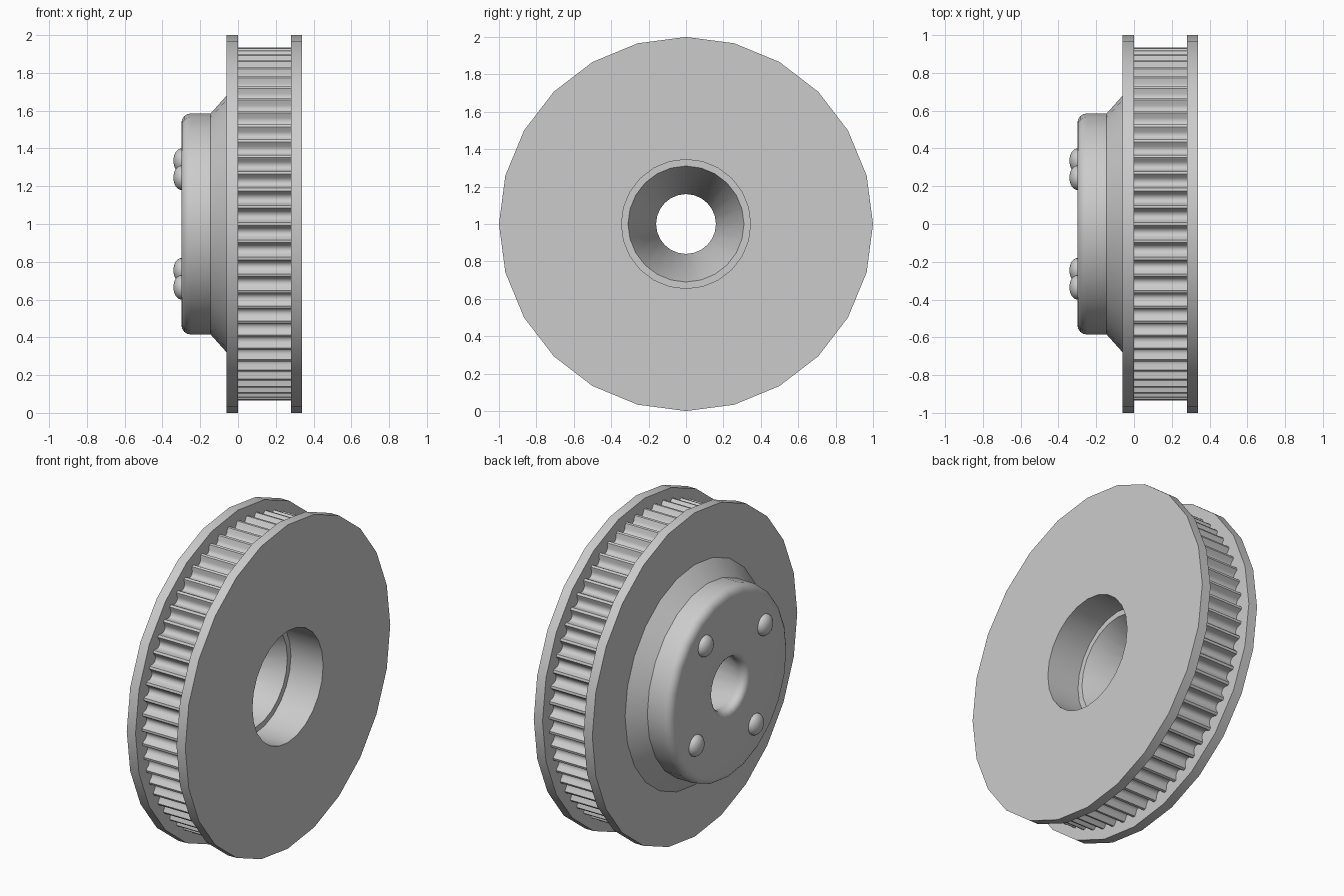
import bpy, bmesh, math
from math import sin, cos, pi, radians
from mathutils import Matrix, Vector

cube = bpy.data.objects.get("Cube")
if cube:
    bpy.data.objects.remove(cube, do_unlink=True)

AXIS_Z = 1.0      # height of the wheel axle, which runs along x
SEGMENTS = 24
TEETH = 64

grey = bpy.data.materials.new("plain grey")
grey.use_nodes = True
colour = (0.6, 0.6, 0.6, 1)
grey.diffuse_color = colour
grey.node_tree.nodes["Principled BSDF"].inputs["Base Color"].default_value = colour


def finish(name, bm, angle=30):
    """Turn a bmesh into a shaded object standing at axle height."""
    bmesh.ops.recalc_face_normals(bm, faces=bm.faces)
    mesh = bpy.data.meshes.new(name)
    bm.to_mesh(mesh)
    bm.free()
    mesh.materials.append(grey)
    obj = bpy.data.objects.new(name, mesh)
    bpy.context.collection.objects.link(obj)
    obj.location.z = AXIS_Z
    bpy.ops.object.select_all(action='DESELECT')
    obj.select_set(True)
    bpy.context.view_layer.objects.active = obj
    bpy.ops.object.shade_smooth_by_angle(angle=radians(angle))
    return obj


def on_wheel(x, r, a):
    return Vector((x, r * cos(a), r * sin(a)))


def fillet(cx, cr, radius, start, end, steps=4):
    """Arc points (x, r) for a rounded corner of a profile."""
    angles = [radians(start + (end - start) * i / steps) for i in range(steps + 1)]
    return [(cx + radius * cos(a), cr + radius * sin(a)) for a in angles]


def lathe(name, profile):
    """Spin a closed (x, r) profile about the axle."""
    bm = bmesh.new()
    rings = [[bm.verts.new(on_wheel(x, r, 2 * pi * s / SEGMENTS)) for x, r in profile]
             for s in range(SEGMENTS)]
    n = len(profile)
    for s in range(SEGMENTS):
        a, b = rings[s], rings[(s + 1) % SEGMENTS]
        for i in range(n):
            j = (i + 1) % n
            bm.faces.new((a[i], a[j], b[j], b[i]))
    return finish(name, bm)


# Body: two flanges, conical collar, rounded hub and stepped tapering bore
flanges = [(0.34, 0.345), (0.34, 1), (0.28, 1), (0.28, 0.87),
           (0, 0.87), (0, 1), (-0.06, 1)]
collar = [(-0.06, 0.68), (-0.145, 0.585)]
hub = fillet(-0.25, 0.535, 0.05, 90, 180)
bore = fillet(-0.265, 0.195, 0.035, 180, 270) + [(-0.24, 0.16), (0.12, 0.31), (0.12, 0.345)]
lathe("pulley_body", flanges + collar + hub + bore)

# Toothed rim: rounded scoops between narrow rounded ridges
bm = bmesh.new()
pitch = 2 * pi / TEETH
tip, depth, scoop = 0.935, 0.042, 0.72
outline = []
for t in range(TEETH):
    for i in range(9):
        u = i / 4 - 1
        r = tip - 0.008 - depth * math.sqrt(1 - 0.95 * u * u)
        outline.append((r + 0.009, (t + 0.5 + scoop * u / 2) * pitch))
    outline.append((tip, (t + 0.92) * pitch))
    outline.append((tip, (t + 1.08) * pitch))
sides = [[bm.verts.new(on_wheel(x, r, a)) for r, a in outline] for x in (0, 0.28)]
for i in range(len(outline)):
    j = (i + 1) % len(outline)
    bm.faces.new((sides[0][i], sides[0][j], sides[1][j], sides[1][i]))
finish("toothed_rim", bm, 40)

# Four domed rivets on the hub face
for k in range(4):
    bm = bmesh.new()
    bmesh.ops.create_uvsphere(bm, u_segments=20, v_segments=12, radius=0.065)
    angle = math.atan2(0.335, 0.245) + k * pi / 2
    place = (Matrix.Translation(on_wheel(-0.3, 0.415, angle))
             @ Matrix.Diagonal((0.64, 1, 1, 1))
             @ Matrix.Rotation(pi / 2, 4, 'Y'))
    bmesh.ops.transform(bm, matrix=place, verts=bm.verts)
    # Keep only the dome outside the hub
    bmesh.ops.bisect_plane(bm, geom=bm.verts[:] + bm.edges[:] + bm.faces[:],
                           plane_co=(-0.299, 0, 0), plane_no=(1, 0, 0), clear_outer=True)
    finish(f"rivet_{k + 1}", bm, 60)
